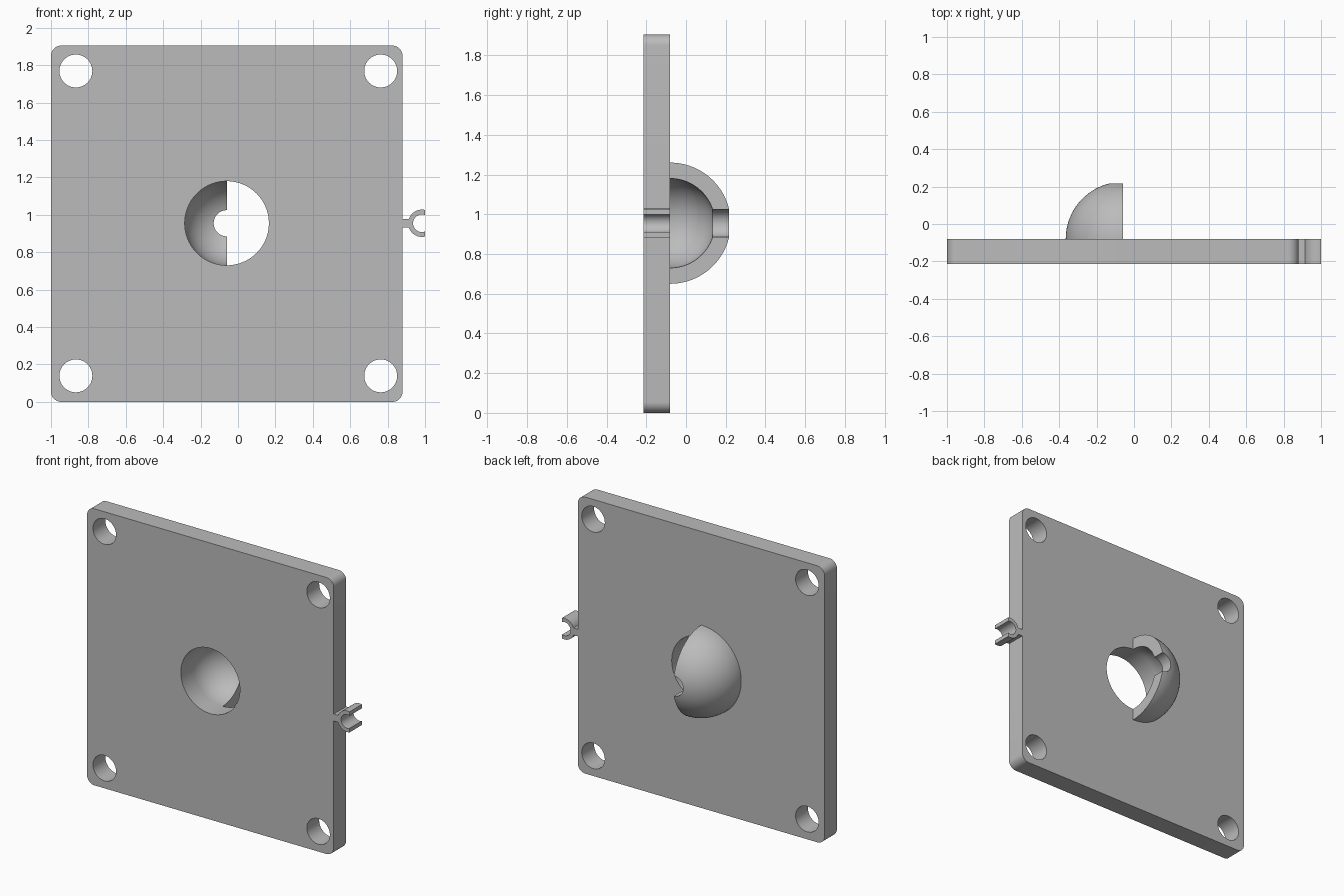
import bpy, bmesh
from math import sin, cos, pi, asin, sqrt
from mathutils import Vector

cube = bpy.data.objects.get("Cube")
if cube:
    bpy.data.objects.remove(cube, do_unlink=True)

FRONT, BACK = -0.215, -0.08      # plate faces along y
CX, CZ = -0.06, 0.955            # dome axis

grey = bpy.data.materials.new("plain grey")
grey.use_nodes = True
grey.diffuse_color = (0.5, 0.5, 0.5, 1)
grey.node_tree.nodes["Principled BSDF"].inputs["Base Color"].default_value = grey.diffuse_color


def arc(cx, cz, r, a0, a1, n):
    return [(cx + r * cos(a0 + (a1 - a0) * i / n),
             cz + r * sin(a0 + (a1 - a0) * i / n)) for i in range(n + 1)]


def finish(name, bm):
    bmesh.ops.recalc_face_normals(bm, faces=bm.faces)
    mesh = bpy.data.meshes.new(name)
    bm.to_mesh(mesh)
    bm.free()
    mesh.materials.append(grey)
    obj = bpy.data.objects.new(name, mesh)
    bpy.context.collection.objects.link(obj)
    bpy.ops.object.select_all(action='DESELECT')
    obj.select_set(True)
    bpy.context.view_layer.objects.active = obj
    bpy.ops.object.shade_smooth_by_angle(angle=pi / 6)
    return obj


def prism(name, loops):
    """Fill an outline (with optional holes) and extrude it through the plate depth."""
    bm = bmesh.new()
    for loop in loops:
        verts = [bm.verts.new((x, FRONT, z)) for x, z in loop]
        for a, b in zip(verts, verts[1:] + verts[:1]):
            bm.edges.new((a, b))
    bmesh.ops.triangle_fill(bm, edges=bm.edges[:], use_beauty=True, normal=(0, -1, 0))
    new = bmesh.ops.extrude_face_region(bm, geom=bm.faces[:], use_keep_orig=True)["geom"]
    moved = [v for v in new if isinstance(v, bmesh.types.BMVert)]
    bmesh.ops.translate(bm, verts=moved, vec=(0, BACK - FRONT, 0))
    return finish(name, bm)


# Rounded plate with four mounting holes and a central opening
left, right, top, rad = -1.0, 0.88, 1.905, 0.055
outline = []
for i, (x, z) in enumerate([(right - rad, top - rad), (left + rad, top - rad),
                            (left + rad, rad), (right - rad, rad)]):
    outline += arc(x, z, rad, i * pi / 2, (i + 1) * pi / 2, 10)
holes = [arc(x, z, 0.088, 0, 2 * pi, 48)[:-1]
         for x in (-0.867, 0.763) for z in (0.139, 1.769)]
opening = arc(CX, CZ, 0.225, 0, 2 * pi, 96)[:-1]
prism("mounting_plate", [outline, opening] + holes)

# Open clip on a short stem
cx, outer, inner, stem, end = 0.983, 0.073, 0.047, 0.024, 1.0
a_out = asin(sqrt(outer ** 2 - (end - cx) ** 2) / outer)
a_in = asin(sqrt(inner ** 2 - (end - cx) ** 2) / inner)
a_stem = asin(stem / outer)
clip = arc(cx, CZ, outer, a_out, pi - a_stem, 20)
clip += [(right, CZ + stem), (right, CZ - stem)]
clip += arc(cx, CZ, outer, pi + a_stem, 2 * pi - a_out, 20)
clip += arc(cx, CZ, inner, 2 * pi - a_in, a_in, 32)
prism("side_clip", [clip])

# Half dome shell with a bored crown, lathed half a turn
bore, shell_out, shell_in = 0.07, 0.305, 0.225
profile = arc(0, 0, shell_out, 0, pi / 2 - asin(bore / shell_out), 28)
profile += arc(0, 0, shell_in, pi / 2 - asin(bore / shell_in), 0, 24)
bm = bmesh.new()
section = bm.faces.new([bm.verts.new((CX, BACK + h, CZ + r)) for r, h in profile])
geom = [section] + section.edges[:] + section.verts[:]
bmesh.ops.spin(bm, geom=geom, cent=(CX, BACK, CZ), axis=Vector((0, -1, 0)),
               angle=pi, steps=48, use_duplicate=False)
# keep the shell on the right-hand side of the axis
if sum(v.co.x for v in bm.verts) / len(bm.verts) > CX:
    for v in bm.verts:
        v.co.x = 2 * CX - v.co.x
# close the starting section if the lathe consumed it
rim = [e for e in bm.edges if e.is_boundary]
if rim:
    bmesh.ops.holes_fill(bm, edges=rim)
finish("half_dome", bm)
